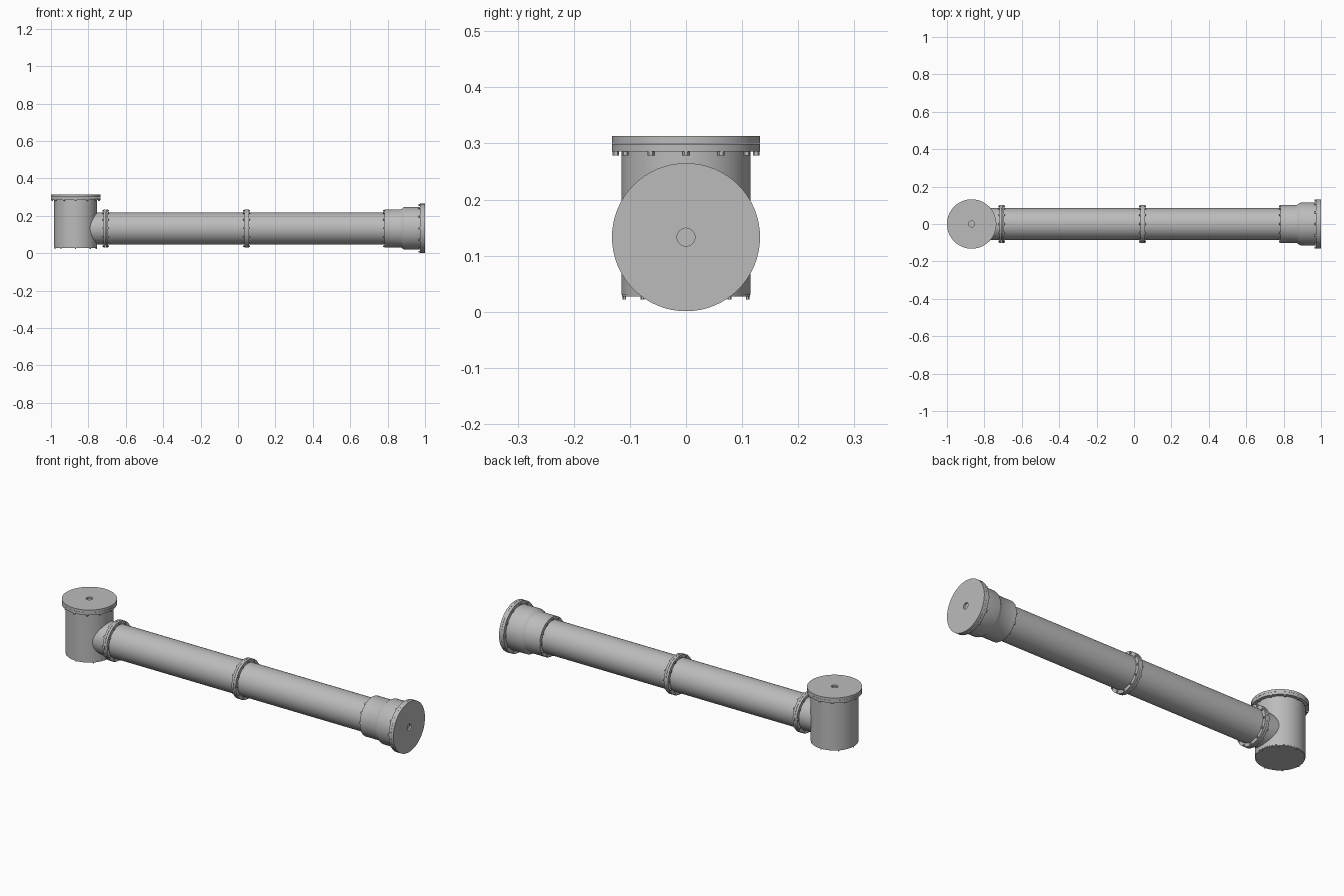
import bpy
import bmesh
from math import pi, cos, sin, radians
from mathutils import Matrix, Vector

cube = bpy.data.objects.get("Cube")
if cube:
    bpy.data.objects.remove(cube, do_unlink=True)

grey = bpy.data.materials.new("light_grey_metal")
grey.use_nodes = True
COLOUR = (0.5, 0.5, 0.5, 1)
grey.diffuse_color = COLOUR
grey.node_tree.nodes["Principled BSDF"].inputs["Base Color"].default_value = COLOUR

AXIS_Z = 0.133      # height of the horizontal pipe axis
TOWER_X = -0.868    # centre of the upright housing
ALONG_Z = Matrix.Translation((TOWER_X, 0, 0))
ALONG_X = Matrix.Translation((0, 0, AXIS_Z)) @ Matrix.Rotation(pi / 2, 4, 'Y')


def finish(name, bm, matrix):
    bmesh.ops.recalc_face_normals(bm, faces=bm.faces)
    bm.transform(matrix)
    mesh = bpy.data.meshes.new(name)
    bm.to_mesh(mesh)
    bm.free()
    mesh.materials.append(grey)
    obj = bpy.data.objects.new(name, mesh)
    bpy.context.collection.objects.link(obj)
    bpy.ops.object.select_all(action='DESELECT')
    obj.select_set(True)
    bpy.context.view_layer.objects.active = obj
    bpy.ops.object.shade_smooth_by_angle(angle=radians(30))
    return obj


def lathe(name, profile, matrix, sides=64):
    """Spin (radius, height) points round the axis; radius 0 closes an end."""
    bm = bmesh.new()
    verts = [bm.verts.new((r, 0, h)) for r, h in profile]
    edges = [bm.edges.new(pair) for pair in zip(verts, verts[1:])]
    bmesh.ops.spin(bm, geom=verts + edges, cent=(0, 0, 0), axis=(0, 0, 1),
                   angle=2 * pi, steps=sides, use_merge=True)
    bmesh.ops.remove_doubles(bm, verts=bm.verts, dist=1e-5)
    return finish(name, bm, matrix)


def disc(name, radius, low, high, matrix):
    return lathe(name, [(0, low), (radius, low), (radius, high), (0, high)], matrix)


def bolts(name, count, ring, low, high, matrix, size=0.006):
    """A ring of hexagonal bolt heads."""
    bm = bmesh.new()
    for i in range(count):
        a = 2 * pi * i / count
        place = Matrix.Translation(Vector((ring * cos(a), ring * sin(a), (low + high) / 2)))
        bmesh.ops.create_cone(bm, cap_ends=True, segments=6, radius1=size,
                              radius2=size, depth=high - low, matrix=place)
    return finish(name, bm, matrix)


def drilled_cover(name, radius, low, high, matrix):
    """End cover with a small blind hole in the middle."""
    hole = 0.016
    return lathe(name, [(0, low), (radius, low), (radius, high), (hole, high),
                        (hole, low + 0.004), (0, low + 0.004)], matrix)


# Upright housing with its top flange and bottom plate
disc("housing_body", 0.115, 0.031, 0.287, ALONG_Z)
disc("housing_bottom_plate", 0.114, 0.027, 0.031, ALONG_Z)
disc("housing_top_flange", 0.132, 0.286, 0.2995, ALONG_Z)
drilled_cover("housing_top_cover", 0.132, 0.3, 0.313, ALONG_Z)
bolts("housing_top_bolts", 12, 0.125, 0.279, 0.287, ALONG_Z)
bolts("housing_bottom_bolts", 8, 0.11, 0.022, 0.028, ALONG_Z, 0.0035)

# Horizontal pipe
disc("neck", 0.085, TOWER_X + 0.05, -0.70, ALONG_X)
disc("inner_pipe", 0.085, -0.71, 0.045, ALONG_X)
disc("outer_pipe", 0.085, 0.045, 0.80, ALONG_X)

# Bolted pipe joints, each a pair of plates
for name, x in (("neck_joint", -0.707), ("middle_joint", 0.046)):
    for side, word in ((-1, "inner"), (1, "outer")):
        near, far = sorted((x + side * 0.0005, x + side * 0.012))
        disc(f"{name}_{word}_flange", 0.102, near, far, ALONG_X)
        low, high = sorted((x + side * 0.011, x + side * 0.018))
        bolts(f"{name}_{word}_bolts", 12, 0.095, low, high, ALONG_X, 0.005)

# Stepped end socket
disc("socket_flange", 0.102, 0.783, 0.797, ALONG_X)
bolts("socket_bolts", 12, 0.095, 0.776, 0.784, ALONG_X, 0.005)
lathe("socket_body", [(0, 0.797), (0.102, 0.797), (0.102, 0.87), (0.105, 0.876),
                      (0.112, 0.885), (0.114, 0.892), (0.114, 0.975), (0, 0.975)], ALONG_X)
disc("end_flange", 0.132, 0.973, 0.9865, ALONG_X)
drilled_cover("end_cover", 0.132, 0.987, 1.0, ALONG_X)
bolts("end_bolts", 12, 0.125, 0.966, 0.974, ALONG_X)
